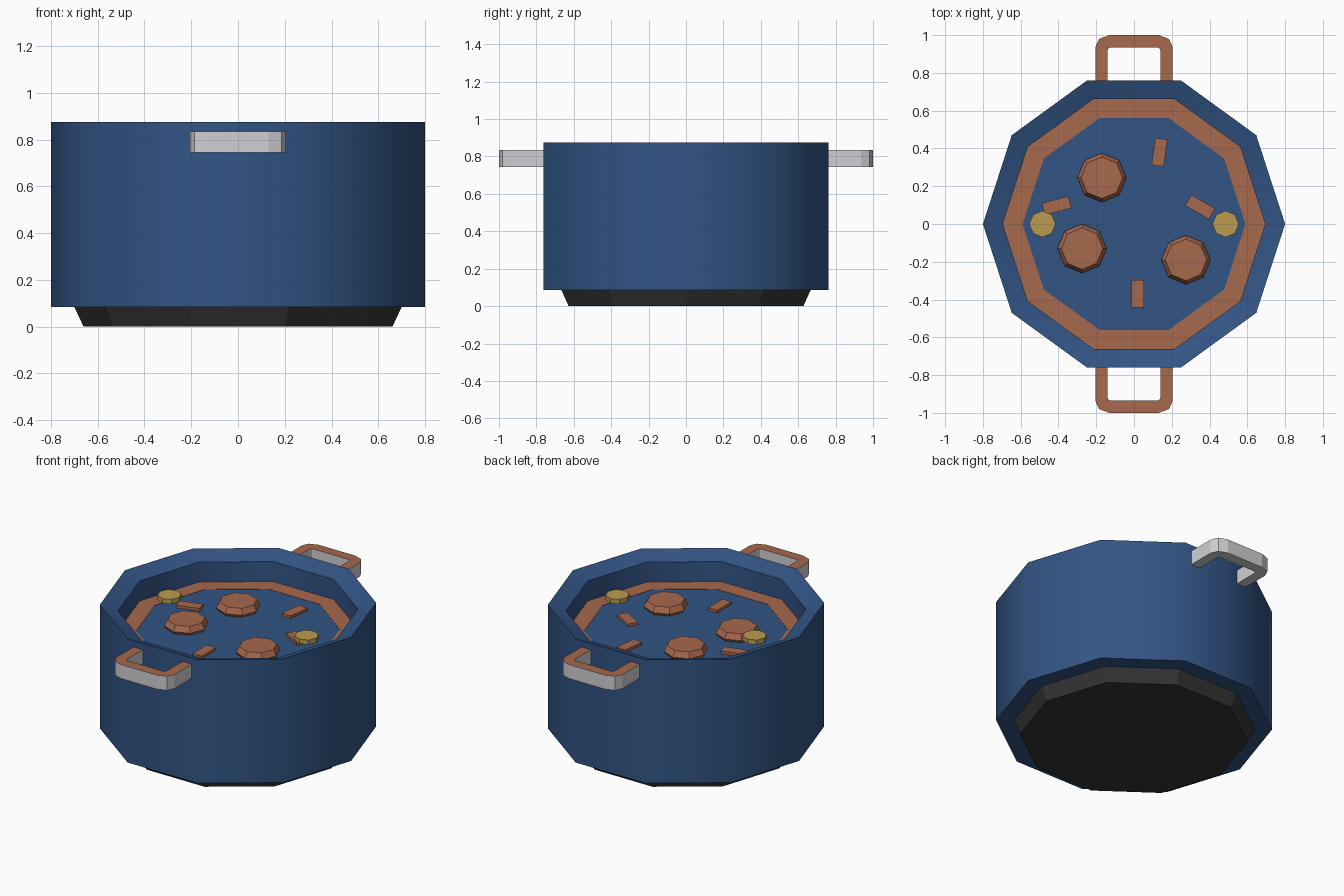
import bpy, bmesh, math
from mathutils import Matrix

if "Cube" in bpy.data.objects:
    bpy.data.objects.remove(bpy.data.objects["Cube"], do_unlink=True)


def material(name, rgb):
    m = bpy.data.materials.new(name)
    m.use_nodes = True
    m.diffuse_color = (*rgb, 1)
    m.node_tree.nodes["Principled BSDF"].inputs["Base Color"].default_value = (*rgb, 1)
    return m


BLUE = material("enamel blue", (0.032, 0.09, 0.235))
BROWN = material("copper brown", (0.39, 0.14, 0.075))
YELLOW = material("mustard yellow", (0.50, 0.33, 0.08))
GREY = material("light grey", (0.63, 0.63, 0.66))
BLACK = material("charcoal", (0.035, 0.035, 0.037))


def finish(name, bm, mats, smooth=False):
    bmesh.ops.recalc_face_normals(bm, faces=bm.faces)
    me = bpy.data.meshes.new(name)
    bm.to_mesh(me)
    bm.free()
    for m in mats:
        me.materials.append(m)
    ob = bpy.data.objects.new(name, me)
    bpy.context.collection.objects.link(ob)
    if smooth:
        bpy.ops.object.select_all(action="DESELECT")
        ob.select_set(True)
        bpy.context.view_layer.objects.active = ob
        bpy.ops.object.shade_smooth_by_angle(angle=math.radians(40))
    return ob


def lathe(name, profile, sides, mat, at=(0, 0), smooth=False, cap=True):
    """Turn a (radius, height) profile into a faceted solid."""
    bm = bmesh.new()
    rings = []
    for r, z in profile:
        turn = [2 * math.pi * i / sides for i in range(sides)]
        rings.append([bm.verts.new((at[0] + r * math.cos(a), at[1] + r * math.sin(a), z))
                      for a in turn])
    pairs = list(zip(rings, rings[1:]))
    if not cap:
        pairs.append((rings[-1], rings[0]))
    for low, high in pairs:
        for i in range(sides):
            j = (i + 1) % sides
            bm.faces.new((low[i], low[j], high[j], high[i]))
    if cap:
        bm.faces.new(rings[0])
        bm.faces.new(rings[-1])
    return finish(name, bm, [mat], smooth)


# Pot wall with an inward sloping rim, closed by the inside floor
SOUP = 0.705
lathe("pot_body", [(0.68, 0.085), (0.8, 0.085), (0.8, 0.875), (0.695, 0.835), (0.695, SOUP - 0.02)],
      10, BLUE, smooth=True)

# Tapered foot
lathe("pot_base", [(0.66, 0), (0.7, 0.085)], 10, BLACK)

# Filling and the band around it
lathe("filling", [(0.6, SOUP - 0.02), (0.6, SOUP)], 10, BLUE)
lathe("filling_band", [(0.59, SOUP - 0.02), (0.695, SOUP - 0.02), (0.695, SOUP + 0.002),
                       (0.59, SOUP + 0.002)], 10, BROWN, cap=False)

# Round dumplings
for i, spot in enumerate([(-0.17, 0.245), (-0.275, -0.13), (0.275, -0.19)]):
    lathe(f"dumpling_{i + 1}", [(0.118, SOUP - 0.005), (0.13, 0.722), (0.11, 0.757)],
          8, BROWN, spot)

# Small discs, one at each side
for side, x in (("left", 0.485), ("right", -0.485)):
    lathe(f"disc_{side}", [(0.07, 0.775), (0.07, 0.805)], 8, YELLOW, (x, 0))

# Flat strips scattered on the filling
for i, (x, y, angle) in enumerate([(0.135, 0.38, 82), (0.35, 0.09, -30),
                                   (-0.41, 0.097, 15), (0.02, -0.37, 90)]):
    bm = bmesh.new()
    place = (Matrix.Translation((x, y, 0.714)) @ Matrix.Rotation(math.radians(angle), 4, "Z")
             @ Matrix.Diagonal((0.145, 0.065, 0.018, 1)))
    bmesh.ops.create_cube(bm, size=1, matrix=place)
    finish(f"strip_{i + 1}", bm, [BROWN])

# Bracket handles: outer and inner half paths, mirrored across x, extruded up
OUTER = [(0.205, 0.74), (0.205, 0.935), (0.185, 0.98), (0.13, 1.0)]
INNER = [(0.14, 0.74), (0.14, 0.92), (0.135, 0.93), (0.125, 0.935)]


def both_halves(half):
    return half + [(-x, y) for x, y in reversed(half)]


for name, s in (("back_handle", 1), ("front_handle", -1)):
    bm = bmesh.new()
    layers = [[[bm.verts.new((s * x, s * y, z)) for x, y in both_halves(path)]
               for path in (OUTER, INNER)] for z in (0.745, 0.835)]
    (out_low, in_low), (out_top, in_top) = layers
    loops = [out_low, out_top, in_top, in_low]
    for k in range(4):
        a, b = loops[k], loops[(k + 1) % 4]
        for i in range(len(a) - 1):
            f = bm.faces.new((a[i], a[i + 1], b[i + 1], b[i]))
            f.material_index = 1 if k == 1 else 0
    for end in (0, -1):
        bm.faces.new([loop[end] for loop in loops])
    finish(name, bm, [GREY, BROWN])
